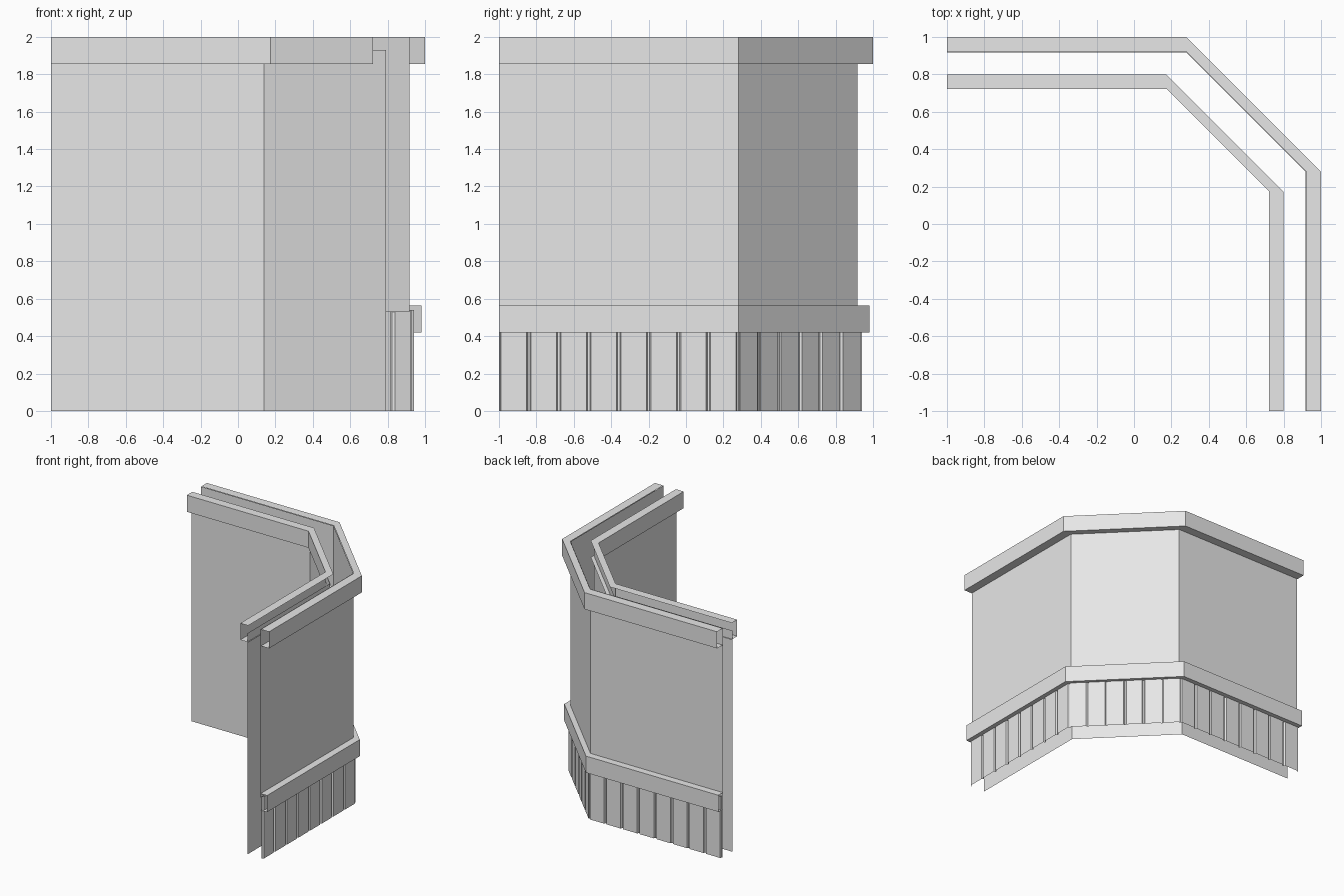
import bpy
import bmesh
from mathutils import Vector

cube = bpy.data.objects.get("Cube")
if cube:
    bpy.data.objects.remove(cube, do_unlink=True)

grey = bpy.data.materials.new("plain grey")
grey.use_nodes = True
colour = (0.8, 0.8, 0.8, 1)
grey.diffuse_color = colour
grey.node_tree.nodes["Principled BSDF"].inputs["Base Color"].default_value = colour


def path(reach, corner):
    """Plan line along the back, across the chamfer and down the side."""
    return [Vector(p) for p in
            [(-1, reach), (corner, reach), (reach, corner), (reach, -1)]]


def loft(name, rings):
    """Join successive (plan line, height) rings into an open sheet."""
    bm = bmesh.new()
    rows = [[bm.verts.new((p.x, p.y, z)) for p in line] for line, z in rings]
    for low, high in zip(rows, rows[1:]):
        for i in range(len(low) - 1):
            bm.faces.new((low[i], low[i + 1], high[i + 1], high[i]))
    mesh = bpy.data.meshes.new(name)
    bm.to_mesh(mesh)
    bm.free()
    mesh.materials.append(grey)
    obj = bpy.data.objects.new(name, mesh)
    bpy.context.collection.objects.link(obj)


def channel(name, wall, face, low, high):
    """Three-sided trim rail with open ends, standing off a wall."""
    loft(name, [(wall, high), (face, high), (face, low), (wall, low)])


OUTER, INNER = 0.28, 0.175

# Wall sheets
loft("outer_wall", [(path(0.918, OUTER), 2), (path(0.918, OUTER), 0.53)])
loft("inner_wall", [(path(0.79, 0.14), 0), (path(0.79, 0.14), 1.93)])

# Trim rails
channel("outer_top_rail", path(0.922, OUTER), path(1, OUTER), 1.855, 2)
channel("outer_base_rail", path(0.916, OUTER), path(0.98, OUTER), 0.42, 0.565)
channel("inner_top_rail", path(0.798, INNER), path(0.722, INNER), 2, 1.855)

# Grooved skirting: boards separated by narrow recesses
front, floor = path(0.941, OUTER), path(0.927, OUTER)
line = []
for s, boards in enumerate((8, 6, 8)):
    length = (front[s + 1] - front[s]).length
    edge, base = 0.012 / length, 0.006 / length
    for b in range(boards):
        start, end = b / boards, (b + 1) / boards
        line += [floor[s].lerp(floor[s + 1], start + base),
                 front[s].lerp(front[s + 1], start + edge),
                 front[s].lerp(front[s + 1], end - edge),
                 floor[s].lerp(floor[s + 1], end - base)]
    line.append(floor[s + 1])
line.insert(0, floor[0])
loft("grooved_skirting", [(line, 0.54), (line, 0)])
